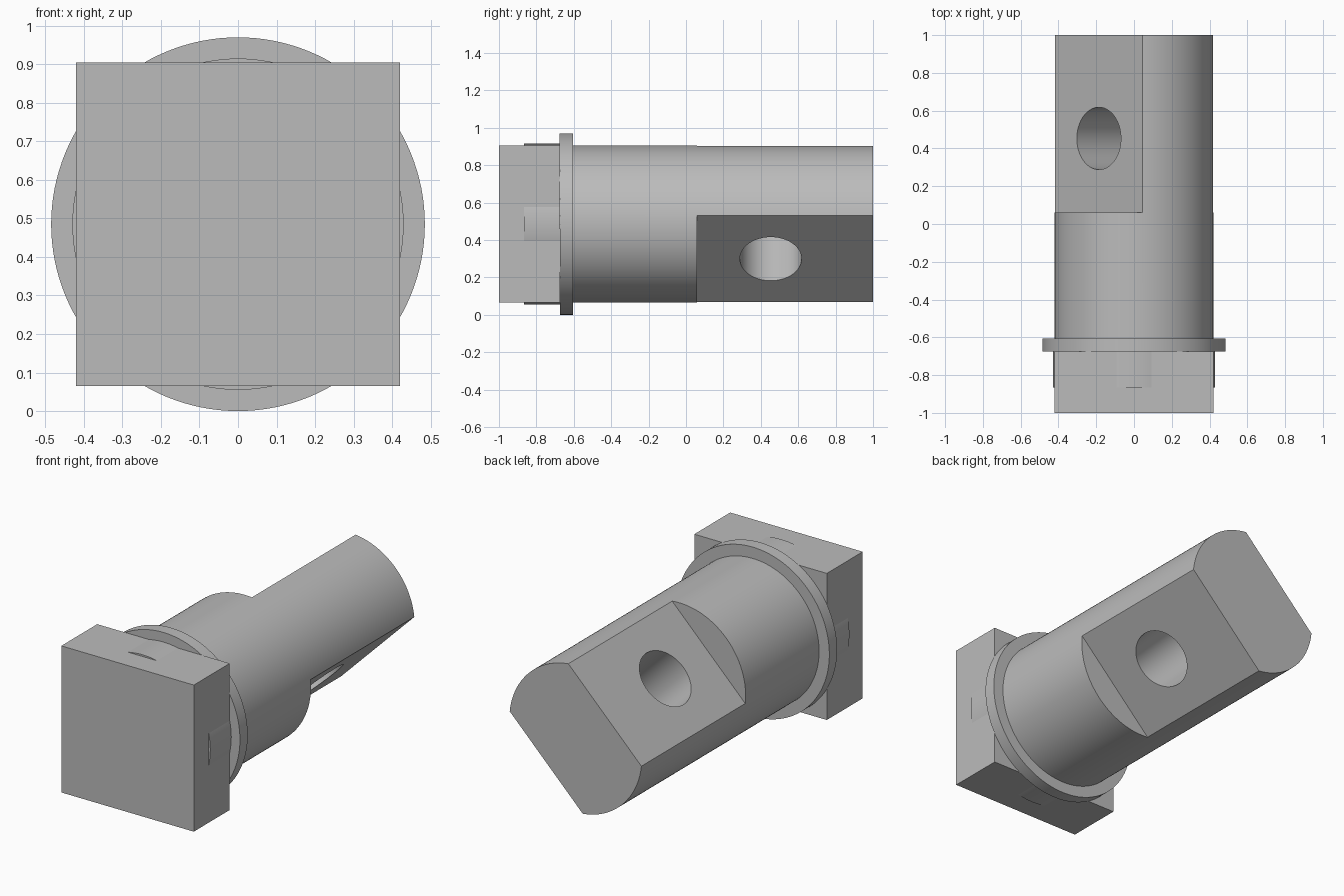
import bpy
from math import pi, radians
from mathutils import Matrix, Vector

default = bpy.data.objects.get("Cube")
if default:
    bpy.data.objects.remove(default, do_unlink=True)

AXIS_Z = 0.485
SHAFT_R = 0.42
FLAT_DIST = 0.263

steel = bpy.data.materials.new("plain grey")
steel.use_nodes = True
GREY = (0.50, 0.50, 0.50, 1)
steel.diffuse_color = GREY
steel.node_tree.nodes["Principled BSDF"].inputs["Base Color"].default_value = GREY


def finish(obj, name):
    obj.name = name
    obj.data.name = name
    obj.data.materials.append(steel)
    return obj


def rod(name, radius, y0, y1, sides=128):
    """Cylinder along the main axis."""
    bpy.ops.mesh.primitive_cylinder_add(
        vertices=sides, radius=radius, depth=y1 - y0,
        location=(0, (y0 + y1) / 2, AXIS_Z), rotation=(pi / 2, 0, 0))
    return finish(bpy.context.object, name)


def block(name, size, matrix):
    bpy.ops.mesh.primitive_cube_add(size=1)
    obj = finish(bpy.context.object, name)
    obj.matrix_world = matrix @ Matrix.Diagonal((*size, 1))
    return obj


def cut(target, cutter):
    """Subtract the cutter from the target and discard it."""
    mod = target.modifiers.new("cut", 'BOOLEAN')
    mod.operation = 'DIFFERENCE'
    mod.solver = 'EXACT'
    mod.object = cutter
    bpy.context.view_layer.update()
    bpy.context.view_layer.objects.active = target
    bpy.ops.object.modifier_apply(modifier=mod.name)
    bpy.data.objects.remove(cutter, do_unlink=True)


def smooth(obj):
    bpy.ops.object.select_all(action='DESELECT')
    obj.select_set(True)
    bpy.context.view_layer.objects.active = obj
    bpy.ops.object.shade_smooth_by_angle(angle=radians(30))


# Square head, hidden neck that just breaks its sides, and round collar
block("square_head", (0.84, 0.325, 0.84),
      Matrix.Translation((0, -0.8375, AXIS_Z)))
smooth(rod("neck", 0.43, -0.865, -0.67))
smooth(rod("collar", 0.485, -0.675, -0.605))

# Shaft with two opposite flats tilted at 45 degrees
shaft = rod("shaft", SHAFT_R, -0.61, 1.0)
tilt = Matrix.Translation((0, 0, AXIS_Z)) @ Matrix.Rotation(-pi / 4, 4, 'Y')
for side in (-1, 1):
    place = tilt @ Matrix.Translation((0, 0.56, side * (FLAT_DIST + 0.2)))
    cut(shaft, block("flat_cutter", (1.2, 1.0, 0.4), place))

# Cross hole through both flats
bpy.ops.mesh.primitive_cylinder_add(vertices=64, radius=0.165, depth=1.2)
hole = finish(bpy.context.object, "hole_cutter")
hole.matrix_world = tilt @ Matrix.Translation(Vector((0, 0.453, 0)))
cut(shaft, hole)
smooth(shaft)
